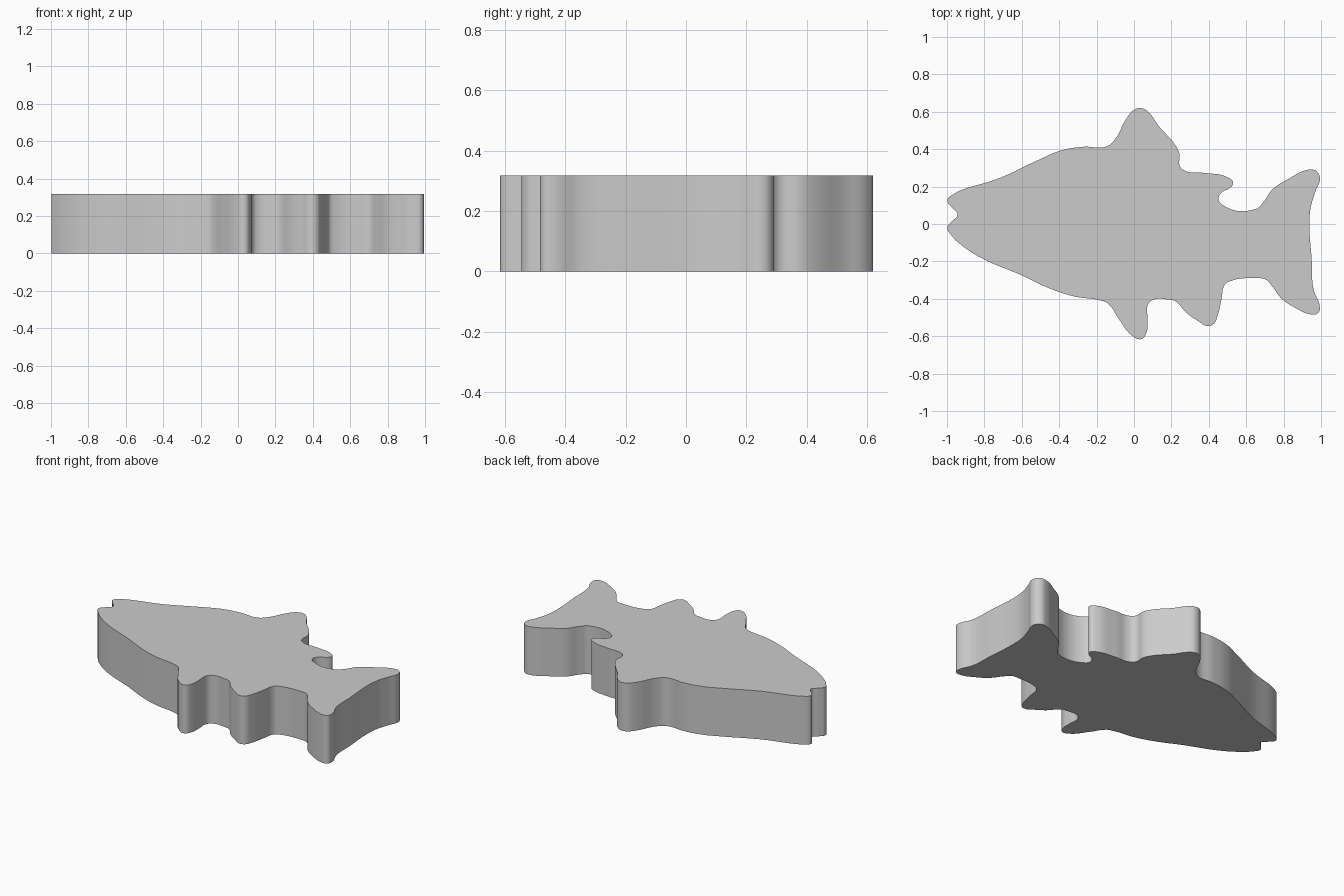
import bpy
import bmesh

default_cube = bpy.data.objects.get("Cube")
if default_cube:
    bpy.data.objects.remove(default_cube, do_unlink=True)

THICKNESS = 0.317


def make_material(name, colour):
    material = bpy.data.materials.new(name)
    material.use_nodes = True
    material.diffuse_color = colour
    shader = material.node_tree.nodes["Principled BSDF"]
    shader.inputs["Base Color"].default_value = colour
    return material


# Outline sections, running clockwise around the fish
upper_jaw_and_back = [
    (-.944, .05), (-.975, .09), (-.998, .125), (-.97, .157), (-.72, .245),
    (-.505, .345), (-.39, .393), (-.27, .413)]
dorsal_fin = [
    (-.145, .415), (-.1, .455), (-.04, .565), (0, .61), (.035, .62),
    (.07, .605), (.135, .52), (.215, .43), (.243, .375)]
rear_dorsal_fin = [
    (.245, .31), (.275, .283), (.377, .273), (.5, .25), (.53, .222),
    (.51, .19), (.473, .172), (.452, .137), (.47, .104)]
tail_fin = [
    (.65, .08), (.69, .115), (.74, .185), (.83, .243), (.917, .287),
    (.968, .287), (.994, .25), (.97, .175), (.945, .09), (.938, 0),
    (.95, -.19), (.96, -.35), (.993, -.44), (.985, -.475), (.945, -.483),
    (.86, -.447), (.79, -.4), (.74, -.335), (.705, -.297), (.655, -.29)]
anal_fin = [
    (.51, -.307), (.485, -.325), (.468, -.4), (.447, -.49), (.425, -.535),
    (.39, -.545), (.345, -.52), (.28, -.475), (.222, -.413)]
pelvic_fin = [
    (.19, -.405), (.098, -.407), (.073, -.435), (.073, -.51), (.067, -.58),
    (.04, -.615), (-.01, -.597), (-.083, -.505), (-.14, -.425)]
belly_and_lower_jaw = [
    (-.175, -.41), (-.32, -.387), (-.45, -.345), (-.61, -.27), (-.8, -.19),
    (-.907, -.125), (-.98, -.056), (-.998, -.02), (-.975, .013)]

outline = (upper_jaw_and_back + dorsal_fin + rear_dorsal_fin + tail_fin
           + anal_fin + pelvic_fin + belly_and_lower_jaw)

# Smooth closed profile, filled and extruded into a flat slab
profile = bpy.data.curves.new("fish_profile", "CURVE")
profile.dimensions = "2D"
profile.fill_mode = "BOTH"
profile.extrude = THICKNESS / 2
profile.resolution_u = 6
spline = profile.splines.new("BEZIER")
spline.bezier_points.add(len(outline) - 1)
spline.use_cyclic_u = True
for point, (x, y) in zip(spline.bezier_points, outline):
    point.co = (x, y, 0)
    point.handle_left_type = point.handle_right_type = "AUTO"

fish = bpy.data.objects.new("fish_body", profile)
bpy.context.collection.objects.link(fish)
bpy.ops.object.select_all(action="DESELECT")
fish.select_set(True)
bpy.context.view_layer.objects.active = fish
bpy.ops.object.convert(target="MESH")
fish = bpy.context.view_layer.objects.active
fish.name = "fish_body"

# Weld the caps to the walls and stand the slab on the ground
bm = bmesh.new()
bm.from_mesh(fish.data)
bmesh.ops.remove_doubles(bm, verts=bm.verts, dist=0.0001)
bmesh.ops.recalc_face_normals(bm, faces=bm.faces)
bmesh.ops.translate(bm, verts=bm.verts, vec=(0, 0, THICKNESS / 2))
bm.to_mesh(fish.data)
bm.free()

# Smooth walls with crisp cap edges, in one plain colour
fish.data.materials.clear()
fish.data.materials.append(make_material("plain_grey", (0.6, 0.6, 0.6, 1)))
bpy.ops.object.shade_smooth_by_angle()
